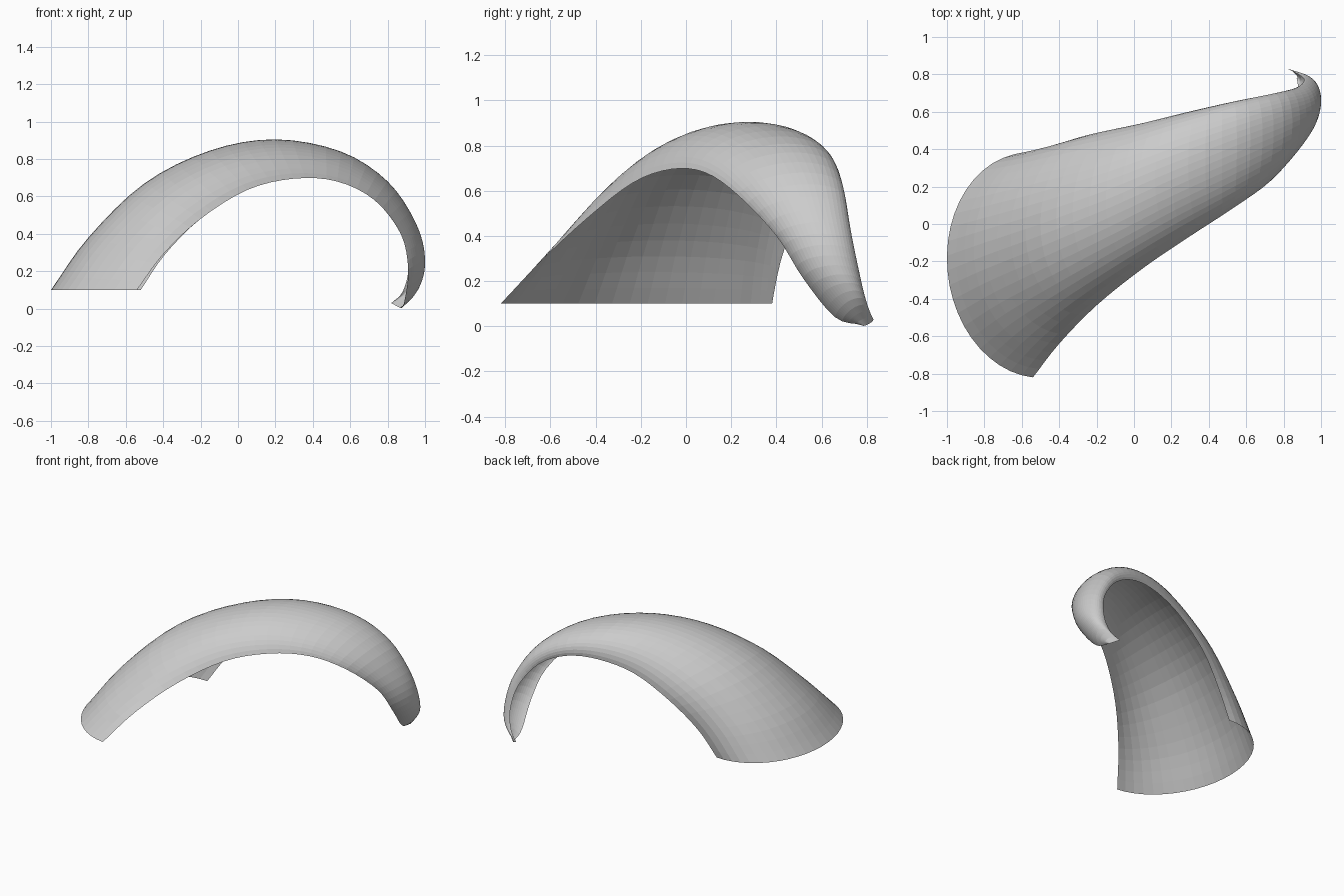
import bpy, bmesh, math
from mathutils import Vector

if "Cube" in bpy.data.objects:
    bpy.data.objects.remove(bpy.data.objects["Cube"])

# Three guide lines of the shell, base to tip: front edge, outer ridge, back edge
FRONT = [(-.54, -.82, .1), (-.4, -.64, .29), (-.2, -.435, .48), (.05, -.235, .635),
         (.3, -.065, .695), (.53, .085, .68), (.73, .23, .58), (.87, .4, .4),
         (.91, .52, .21), (.89, .66, .04), (.87, .78, .005)]
RIDGE = [(-1, -.17, .1), (-.8, -.1, .38), (-.5, .0, .67), (-.15, .13, .845),
         (.2, .28, .905), (.55, .42, .84), (.8, .52, .68), (.95, .59, .46),
         (1, .65, .27), (.97, .74, .12), (.86, .805, .008)]
BACK = [(-.52, .38, .1), (-.39, .42, .29), (-.2, .485, .48), (.05, .54, .635),
        (.3, .6, .695), (.53, .65, .68), (.73, .69, .58), (.87, .73, .4),
        (.91, .77, .22), (.88, .8, .09), (.82, .83, .03)]
STEPS, SIDES = 4, 24


def spline(points):
    """Smooth curve through the points (Catmull-Rom)."""
    p = [Vector(q) for q in points]
    p = [2 * p[0] - p[1]] + p + [2 * p[-1] - p[-2]]
    out = []
    for i in range(1, len(p) - 2):
        a, b, c, d = p[i - 1:i + 3]
        for k in range(STEPS):
            t = k / STEPS
            out.append(0.5 * (2 * b + (c - a) * t + (2 * a - 5 * b + 4 * c - d) * t * t
                              + (3 * b - a - 3 * c + d) * t ** 3))
    out.append(p[-2])
    return out


# Open half-tube shell: a half ellipse swept along the guides
bm = bmesh.new()
rings = []
for f, r, b in zip(spline(FRONT), spline(RIDGE), spline(BACK)):
    mid = (f + b) / 2
    ring = []
    for j in range(SIDES + 1):
        ang = math.pi * j / SIDES
        co = mid + (f - mid) * math.cos(ang) + (r - mid) * math.sin(ang)
        co.z = max(co.z, 0)
        ring.append(bm.verts.new(co))
    rings.append(ring)
for lo, hi in zip(rings, rings[1:]):
    for j in range(SIDES):
        bm.faces.new((lo[j], hi[j], hi[j + 1], lo[j + 1]))
bmesh.ops.reverse_faces(bm, faces=bm.faces[:])
bm.normal_update()
top = max(bm.faces, key=lambda f: f.calc_center_median().z)
if top.normal.z < 0:
    bmesh.ops.reverse_faces(bm, faces=bm.faces[:])
mesh = bpy.data.meshes.new("curved_shell")
bm.to_mesh(mesh)
bm.free()
shell = bpy.data.objects.new("curved_shell", mesh)
bpy.context.collection.objects.link(shell)
